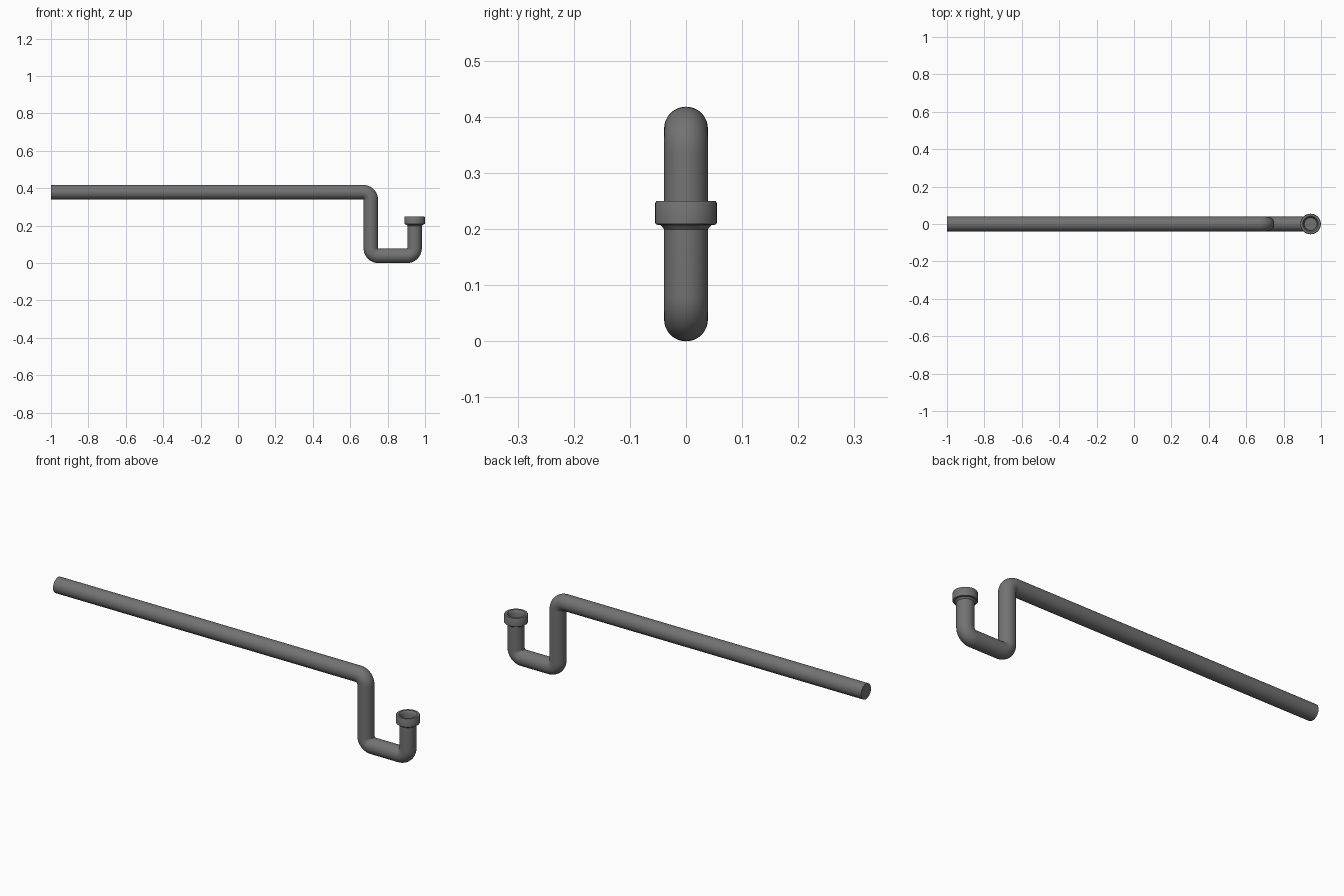
import bpy, bmesh
from math import sin, cos, pi, radians
from mathutils import Vector

if "Cube" in bpy.data.objects:
    bpy.data.objects.remove(bpy.data.objects["Cube"])

R = 0.039      # pipe radius
BEND = 0.041   # centre-line bend radius
SIDES = 40

# dark grey plastic
dark = bpy.data.materials.new("dark_grey")
dark.diffuse_color = (0.17, 0.17, 0.17, 1)
dark.use_nodes = True
dark.node_tree.nodes["Principled BSDF"].inputs["Base Color"].default_value = dark.diffuse_color


def finish(name, bm):
    bmesh.ops.recalc_face_normals(bm, faces=bm.faces[:])
    mesh = bpy.data.meshes.new(name)
    bm.to_mesh(mesh)
    bm.free()
    mesh.materials.append(dark)
    obj = bpy.data.objects.new(name, mesh)
    bpy.context.collection.objects.link(obj)
    bpy.ops.object.select_all(action='DESELECT')
    obj.select_set(True)
    bpy.context.view_layer.objects.active = obj
    bpy.ops.object.shade_smooth_by_angle(angle=radians(30))
    return obj


def skin(bm, rings):
    for a, b in zip(rings, rings[1:]):
        for i in range(SIDES):
            j = (i + 1) % SIDES
            bm.faces.new((a[i], a[j], b[j], b[i]))
    bm.faces.new(rings[0])
    bm.faces.new(rings[-1])


def pipe(name, corners, steps=10):
    # centre line with rounded corners, stored as (point, tangent)
    pts = [Vector((x, 0, z)) for x, z in corners]
    path = [(pts[0], (pts[1] - pts[0]).normalized())]
    for p, c, n in zip(pts, pts[1:], pts[2:]):
        d1, d2 = (c - p).normalized(), (n - c).normalized()
        centre = c - d1 * BEND + d2 * BEND
        for k in range(steps + 1):
            t = pi / 2 * k / steps
            path.append((centre - d2 * BEND * cos(t) + d1 * BEND * sin(t),
                         d1 * cos(t) + d2 * sin(t)))
    path.append((pts[-1], (pts[-1] - pts[-2]).normalized()))
    bm = bmesh.new()
    rings = []
    side = Vector((0, 1, 0))
    for p, t in path:
        up = t.cross(side)
        rings.append([bm.verts.new(p + R * (side * cos(2 * pi * i / SIDES) + up * sin(2 * pi * i / SIDES)))
                      for i in range(SIDES)])
    skin(bm, rings)
    return finish(name, bm)


def lathe(name, profile, x):
    bm = bmesh.new()
    rings = [[bm.verts.new((x + r * cos(2 * pi * i / SIDES), r * sin(2 * pi * i / SIDES), z))
              for i in range(SIDES)] for r, z in profile]
    skin(bm, rings)
    return finish(name, bm)


# trap pipe: long waste run, drop, U-bend and riser
pipe("trap_pipe", [(-1.0, 0.379), (0.71, 0.379), (0.71, R), (0.944, R), (0.944, 0.205)])

# inlet collar with recessed socket
lathe("inlet_collar", [
    (0.038, 0.198), (0.040, 0.201), (0.046, 0.207), (0.053, 0.208), (0.055, 0.211),
    (0.055, 0.246), (0.053, 0.250), (0.042, 0.250), (0.038, 0.246), (0.035, 0.238),
    (0.034, 0.215)], 0.944)
